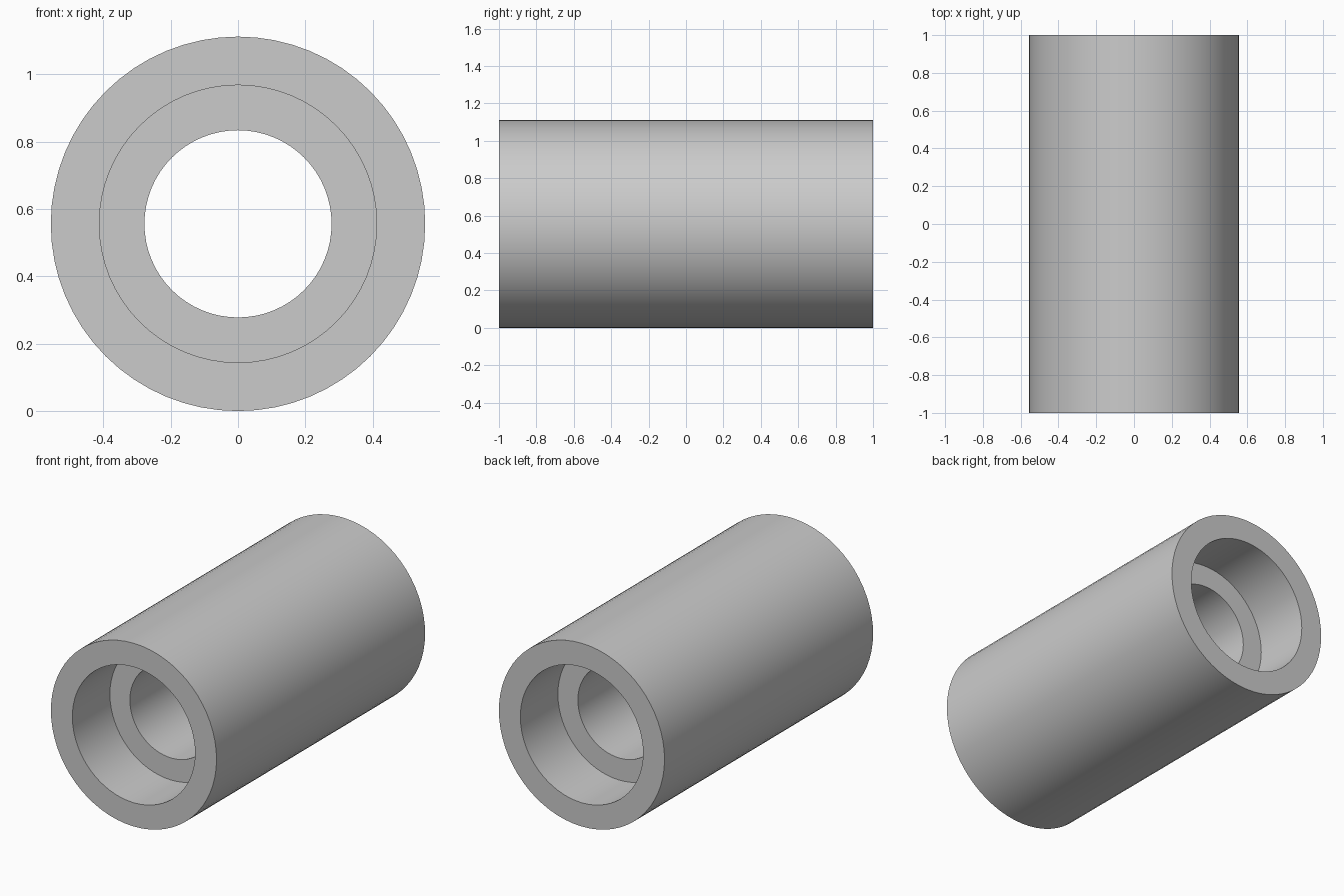
import bpy, bmesh
from math import radians
from mathutils import Matrix

cube = bpy.data.objects.get("Cube")
if cube:
    bpy.data.objects.remove(cube)

OUTER, RECESS, BORE = 0.556, 0.412, 0.278   # radii
HALF, DEPTH, SIDES = 1.0, 0.36, 64          # half length, recess depth, facets

# Plain grey material
grey = bpy.data.materials.new("plain_grey")
grey.use_nodes = True
colour = (0.6, 0.6, 0.6, 1)
grey.diffuse_color = colour
grey.node_tree.nodes["Principled BSDF"].inputs["Base Color"].default_value = colour

# Closed wall section (radius, y), spun around the long axis
shelf = HALF - DEPTH
section = [(OUTER, -HALF), (OUTER, HALF), (RECESS, HALF), (RECESS, shelf),
           (BORE, shelf), (BORE, -shelf), (RECESS, -shelf), (RECESS, -HALF)]

bm = bmesh.new()
verts = [bm.verts.new((r, y, 0)) for r, y in section]
edges = [bm.edges.new((a, b)) for a, b in zip(verts, verts[1:] + verts[:1])]
bmesh.ops.spin(bm, geom=verts + edges, cent=(0, 0, 0), axis=(0, 1, 0),
               angle=radians(360), steps=SIDES, use_merge=True)
bmesh.ops.remove_doubles(bm, verts=bm.verts, dist=0.0001)
bmesh.ops.recalc_face_normals(bm, faces=bm.faces)
bmesh.ops.transform(bm, matrix=Matrix.Translation((0, 0, OUTER)), verts=bm.verts)

# Tube with a stepped recess at both ends
mesh = bpy.data.meshes.new("stepped_tube")
bm.to_mesh(mesh)
bm.free()
mesh.materials.append(grey)
tube = bpy.data.objects.new("stepped_tube", mesh)
bpy.context.collection.objects.link(tube)

# Smooth walls, crisp rims
bpy.ops.object.select_all(action='DESELECT')
tube.select_set(True)
bpy.context.view_layer.objects.active = tube
bpy.ops.object.shade_smooth_by_angle(angle=radians(30))
